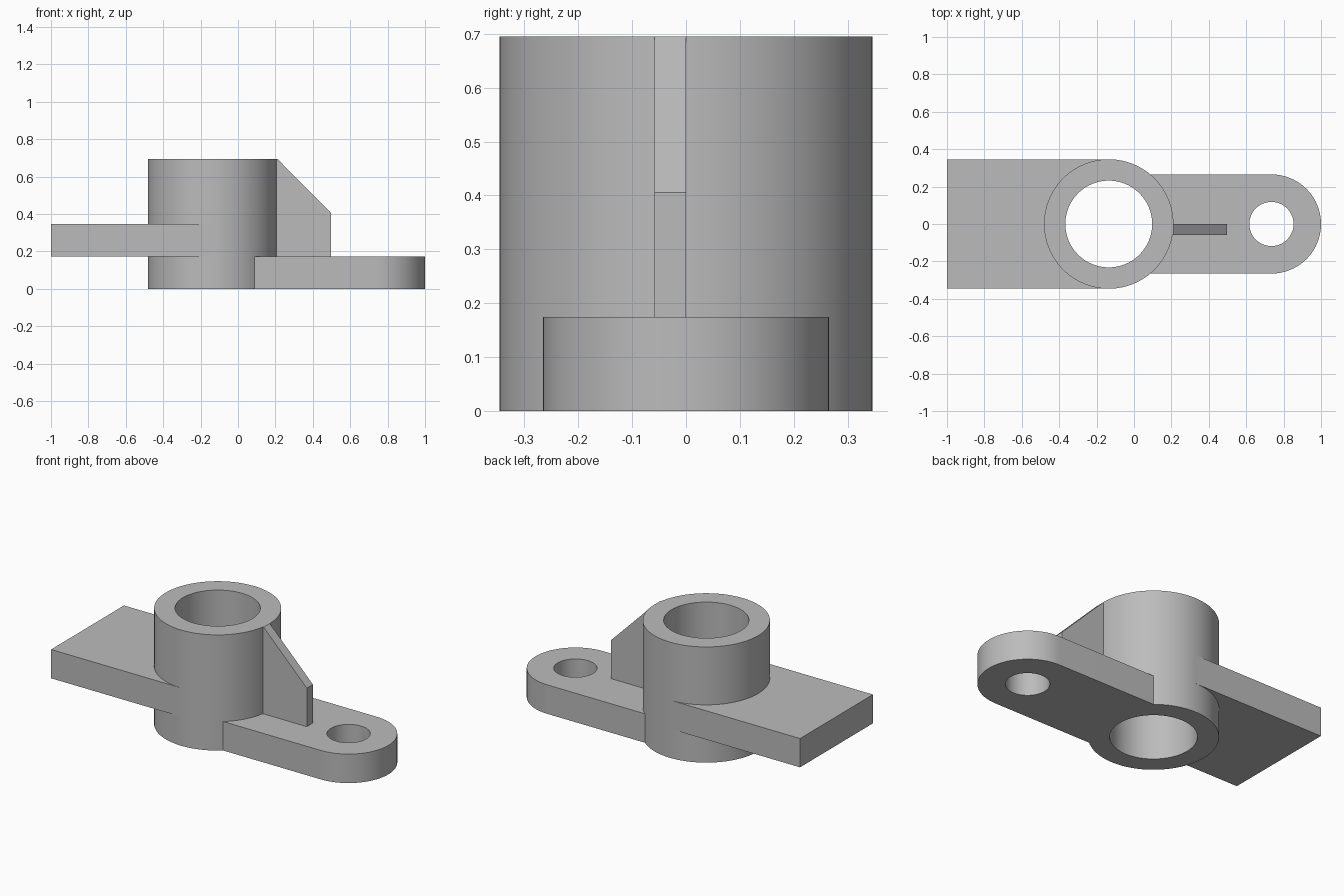
import bpy
import bmesh
from math import asin, cos, pi, radians, sin, sqrt
from mathutils import Matrix, Vector

cube = bpy.data.objects.get("Cube")
if cube:
    bpy.data.objects.remove(cube, do_unlink=True)

# Main dimensions
BOSS_X, BOSS_R, BORE_R, BOSS_H = -0.135, 0.346, 0.232, 0.695
FOOT_X, FOOT_R, HOLE_R, FOOT_H = 0.735, 0.265, 0.118, 0.174
PLATE_TOP = 0.347
EMBED_R = BOSS_R - 0.015   # hidden ends sit inside the boss wall

grey = bpy.data.materials.new("plain grey")
grey.use_nodes = True
colour = (0.5, 0.5, 0.5, 1)
grey.diffuse_color = colour
grey.node_tree.nodes["Principled BSDF"].inputs["Base Color"].default_value = colour


def arc(cx, radius, start, end, steps):
    """Points along an arc, both ends included."""
    angles = [start + (end - start) * i / steps for i in range(steps + 1)]
    return [(cx + radius * cos(a), radius * sin(a)) for a in angles]


def circle(cx, radius, steps=96):
    return arc(cx, radius, 0, 2 * pi, steps)[:-1]


def prism(name, loops, low, high, turn=None):
    """Extrude an outline, with optional hole loops, between two heights."""
    bm = bmesh.new()
    edges = []
    for loop in loops:
        verts = [bm.verts.new((x, y, low)) for x, y in loop]
        edges += [bm.edges.new((v, verts[i - 1])) for i, v in enumerate(verts)]
    bmesh.ops.triangle_fill(bm, edges=edges, use_beauty=True, normal=Vector((0, 0, 1)))
    top = bmesh.ops.extrude_face_region(bm, geom=bm.faces[:], use_keep_orig=True)
    moved = [g for g in top["geom"] if isinstance(g, bmesh.types.BMVert)]
    bmesh.ops.translate(bm, verts=moved, vec=(0, 0, high - low))
    if turn:
        bmesh.ops.transform(bm, matrix=turn, verts=bm.verts[:])
    bmesh.ops.recalc_face_normals(bm, faces=bm.faces[:])
    mesh = bpy.data.meshes.new(name)
    bm.to_mesh(mesh)
    bm.free()
    mesh.materials.append(grey)
    obj = bpy.data.objects.new(name, mesh)
    bpy.context.collection.objects.link(obj)
    bpy.ops.object.select_all(action="DESELECT")
    obj.select_set(True)
    bpy.context.view_layer.objects.active = obj
    bpy.ops.object.shade_smooth_by_angle(angle=radians(30))
    return obj


# Bored cylindrical boss
prism("boss", [circle(BOSS_X, BOSS_R), circle(BOSS_X, BORE_R)], 0, BOSS_H)

# Rounded foot with a bolt hole
half = asin(FOOT_R / EMBED_R)
foot = arc(FOOT_X, FOOT_R, -pi / 2, pi / 2, 48) + arc(BOSS_X, EMBED_R, half, -half, 32)
prism("foot", [foot, circle(FOOT_X, HOLE_R, 64)], 0, FOOT_H)

# Side plate, tangent to the boss
plate = [(BOSS_X, BOSS_R), (-1, BOSS_R), (-1, -BOSS_R), (BOSS_X, -BOSS_R)]
plate += arc(BOSS_X, EMBED_R, -pi / 2, -3 * pi / 2, 48)
prism("side_plate", [plate], FOOT_H, PLATE_TOP)

# Sloped stiffening rib, drawn in x and z and stood upright
inner, outer, edge = BOSS_X + EMBED_R, 0.498, BOSS_X + BOSS_R
rib = [(inner, FOOT_H), (outer, FOOT_H), (outer, 0.405), (edge, BOSS_H), (inner, BOSS_H)]
prism("rib", [rib], 0, 0.058, Matrix.Rotation(pi / 2, 4, "X"))
